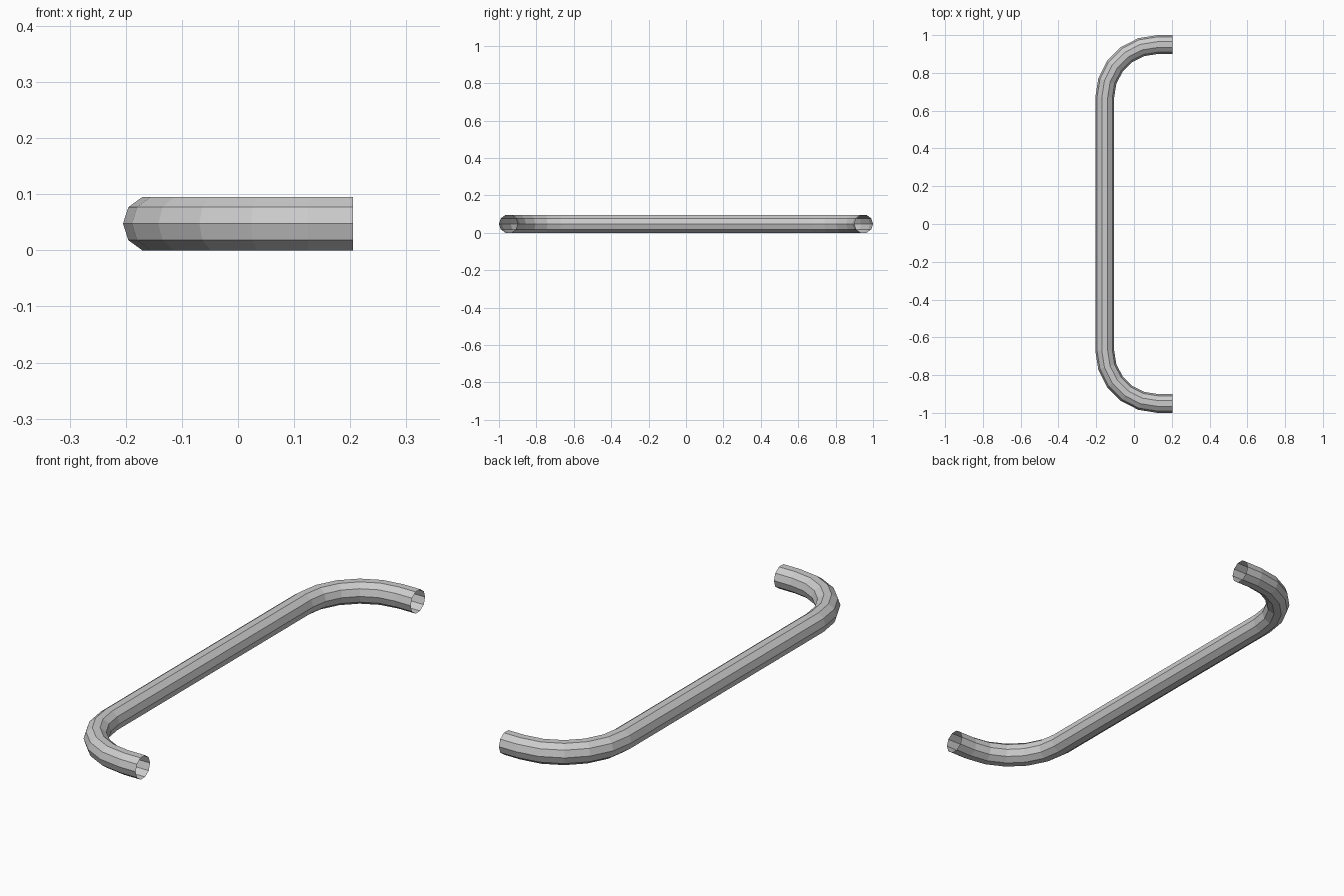
import bpy, bmesh
from math import sin, cos, radians, tau

if "Cube" in bpy.data.objects:
    bpy.data.objects.remove(bpy.data.objects["Cube"])

SIDES = 10
R = 0.05            # tube radius
BEND = 0.28         # bend radius on the centreline
CX, CY, CZ = 0.125, 0.67, 0.0476   # bend centre and tube height
END_X = 0.205

# Centreline of one half: (x, y, outward direction) from bar middle to open end
bend = [(CX - BEND * cos(radians(a)), CY + BEND * sin(radians(a)),
         (-cos(radians(a)), sin(radians(a)))) for a in range(0, 91, 18)]
half = bend + [(END_X, CY + BEND, (0, 1))]

# Mirror the half to get the full path
path = [(x, -y, (nx, -ny)) for x, y, (nx, ny) in reversed(half)] + half

# Sweep a ten-sided ring along the path, ends left open
bm = bmesh.new()
rings = []
for x, y, (nx, ny) in path:
    ring = []
    for i in range(SIDES):
        t = tau * i / SIDES
        ring.append(bm.verts.new((x + nx * R * cos(t), y + ny * R * cos(t),
                                  CZ + R * sin(t))))
    rings.append(ring)
for a, b in zip(rings, rings[1:]):
    for i in range(SIDES):
        j = (i + 1) % SIDES
        bm.faces.new((a[i], a[j], b[j], b[i]))
bmesh.ops.recalc_face_normals(bm, faces=bm.faces)

mesh = bpy.data.meshes.new("handle_tube")
bm.to_mesh(mesh)
bm.free()
bpy.context.collection.objects.link(bpy.data.objects.new("handle_tube", mesh))
